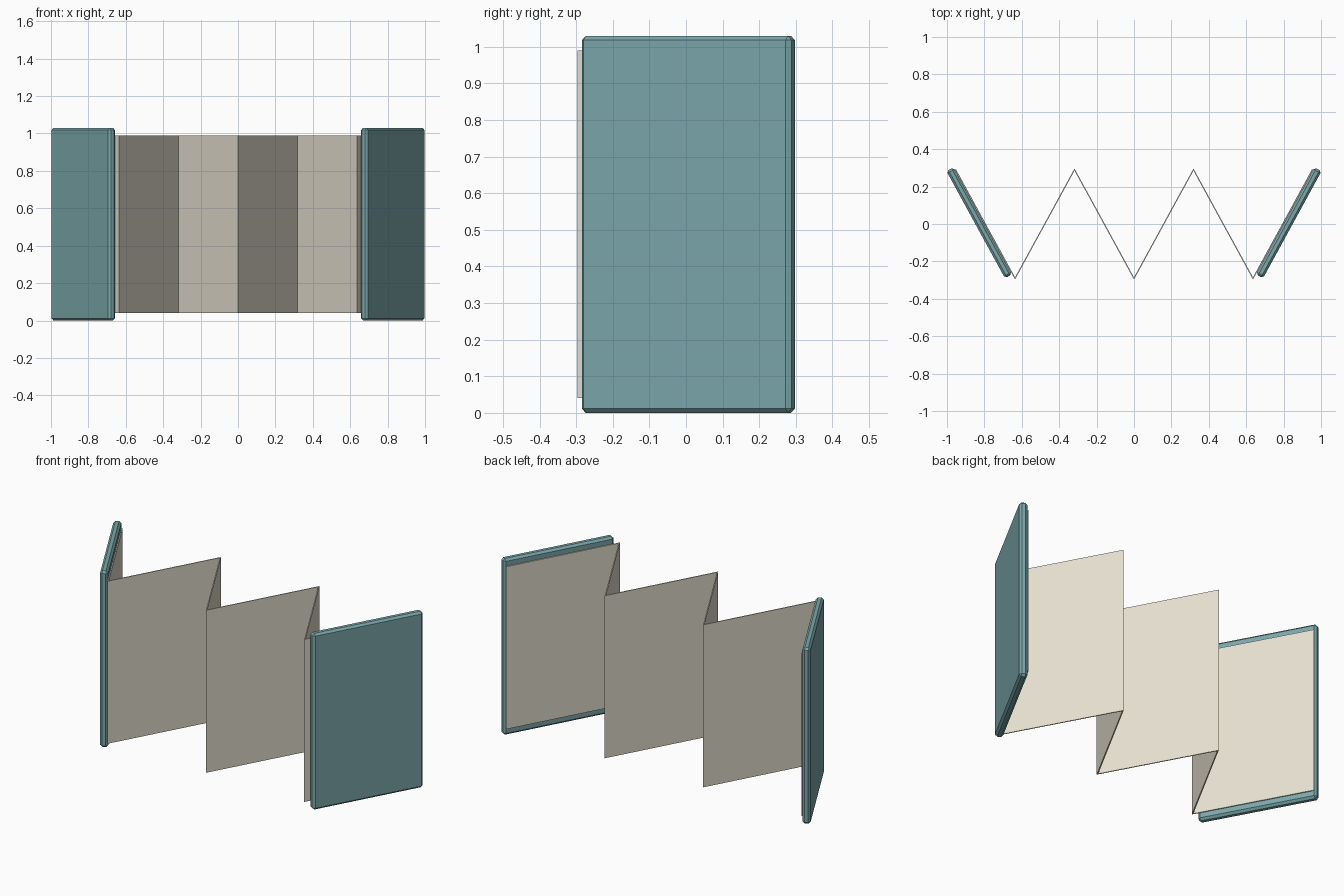
import bpy, bmesh, math

if "Cube" in bpy.data.objects:
    bpy.data.objects.remove(bpy.data.objects["Cube"])

HALF_PITCH = 0.318   # x distance between neighbouring folds
AMP = 0.291          # fold depth either side of y = 0
DY = 0.006           # half thickness of the paper measured along y


def material(name, rgb):
    m = bpy.data.materials.new(name)
    m.diffuse_color = (*rgb, 1)
    m.use_nodes = True
    m.node_tree.nodes["Principled BSDF"].inputs["Base Color"].default_value = m.diffuse_color
    return m


def add_object(name, bm, mat):
    bmesh.ops.recalc_face_normals(bm, faces=bm.faces)
    mesh = bpy.data.meshes.new(name)
    bm.to_mesh(mesh)
    bm.free()
    mesh.materials.append(mat)
    obj = bpy.data.objects.new(name, mesh)
    bpy.context.collection.objects.link(obj)
    return obj


paper = material("paper", (0.80, 0.75, 0.64))
cloth = material("cover_cloth", (0.20, 0.39, 0.41))

# Folded paper strip: mitred zigzag, six panels
bm = bmesh.new()
rings = []
for i in range(7):
    x = (i - 3) * HALF_PITCH
    y = AMP if i % 2 == 0 else -AMP
    rings.append([bm.verts.new((x, y + s * DY, z))
                  for s, z in ((-1, 0.04), (1, 0.04), (1, 0.99), (-1, 0.99))])
# fold 0 is at the back, so the centre fold points to the front
for a, b in zip(rings, rings[1:]):
    for k in range(4):
        n = (k + 1) % 4
        bm.faces.new((a[k], a[n], b[n], b[k]))
bm.faces.new(rings[0])
bm.faces.new(rings[-1])
add_object("folded_pages", bm, paper)

# Chamfered cover boards on the outer side of both end panels
angle = math.atan2(2 * AMP, HALF_PITCH)
for side, name in ((-1, "left_cover"), (1, "right_cover")):
    bm = bmesh.new()
    bmesh.ops.create_cube(bm, size=1)
    bmesh.ops.scale(bm, vec=(0.653, 0.043, 1.03), verts=bm.verts)
    bmesh.ops.bevel(bm, geom=bm.edges[:], offset=0.012, segments=1,
                    affect='EDGES')
    cover = add_object(name, bm, cloth)
    cover.location = (side * 0.8275, 0.0065, 0.515)
    cover.rotation_euler = (0, 0, side * angle)
